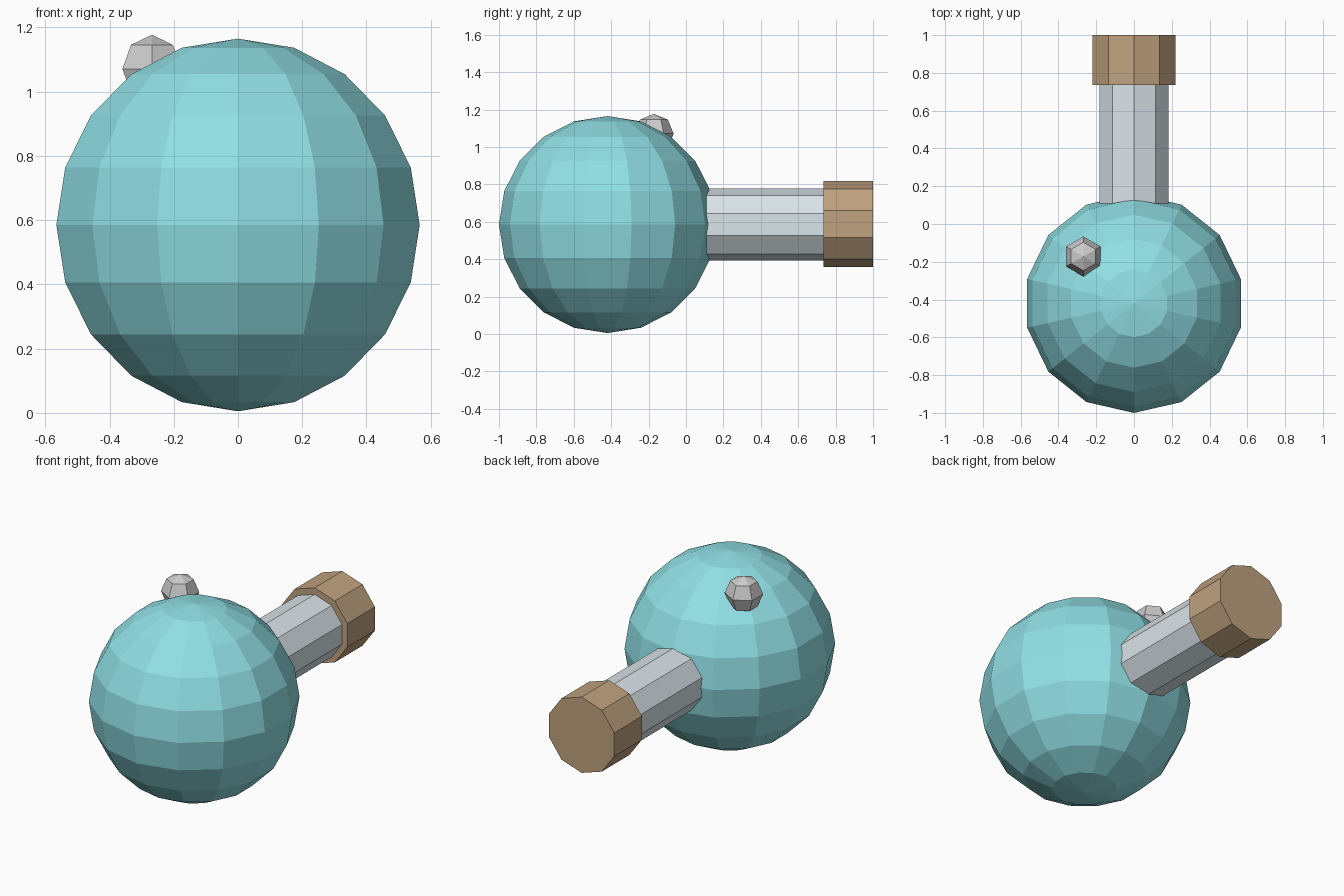
import bpy
import math

if "Cube" in bpy.data.objects:
    bpy.data.objects.remove(bpy.data.objects["Cube"])


def material(name, rgb):
    mat = bpy.data.materials.new(name)
    mat.diffuse_color = (*rgb, 1.0)
    mat.use_nodes = True
    mat.node_tree.nodes["Principled BSDF"].inputs["Base Color"].default_value = mat.diffuse_color
    return mat


def finish(name, mat):
    obj = bpy.context.object
    obj.name = obj.data.name = name
    if mat:
        obj.data.materials.append(mat)
    bpy.ops.object.shade_flat()


def ball(name, segments, rings, radius, centre, mat=None):
    bpy.ops.mesh.primitive_uv_sphere_add(
        segments=segments, ring_count=rings, radius=radius, location=centre)
    finish(name, mat)


def rod(name, radius, y0, y1, z, mat):
    # ten-sided cylinder along y, with a corner pointing straight up
    bpy.ops.mesh.primitive_cylinder_add(
        vertices=10, radius=radius, depth=y1 - y0,
        location=(0, (y0 + y1) / 2, z), rotation=(math.pi / 2, 0, 0))
    finish(name, mat)


teal = material("teal", (0.28, 0.74, 0.78))
pale = material("pale_metal", (0.70, 0.78, 0.82))
tan = material("tan", (0.52, 0.36, 0.21))

# Round body
ball("body", 14, 10, 0.58, (0, -0.42, 0.585), teal)

# Neck running back from the body, and its end cap
rod("neck", 0.193, 0.06, 0.74, 0.585, pale)
rod("end_cap", 0.23, 0.735, 1.0, 0.588, tan)

# Small knob on top of the body
ball("knob", 6, 4, 0.106, (-0.268, -0.172, 1.071))
